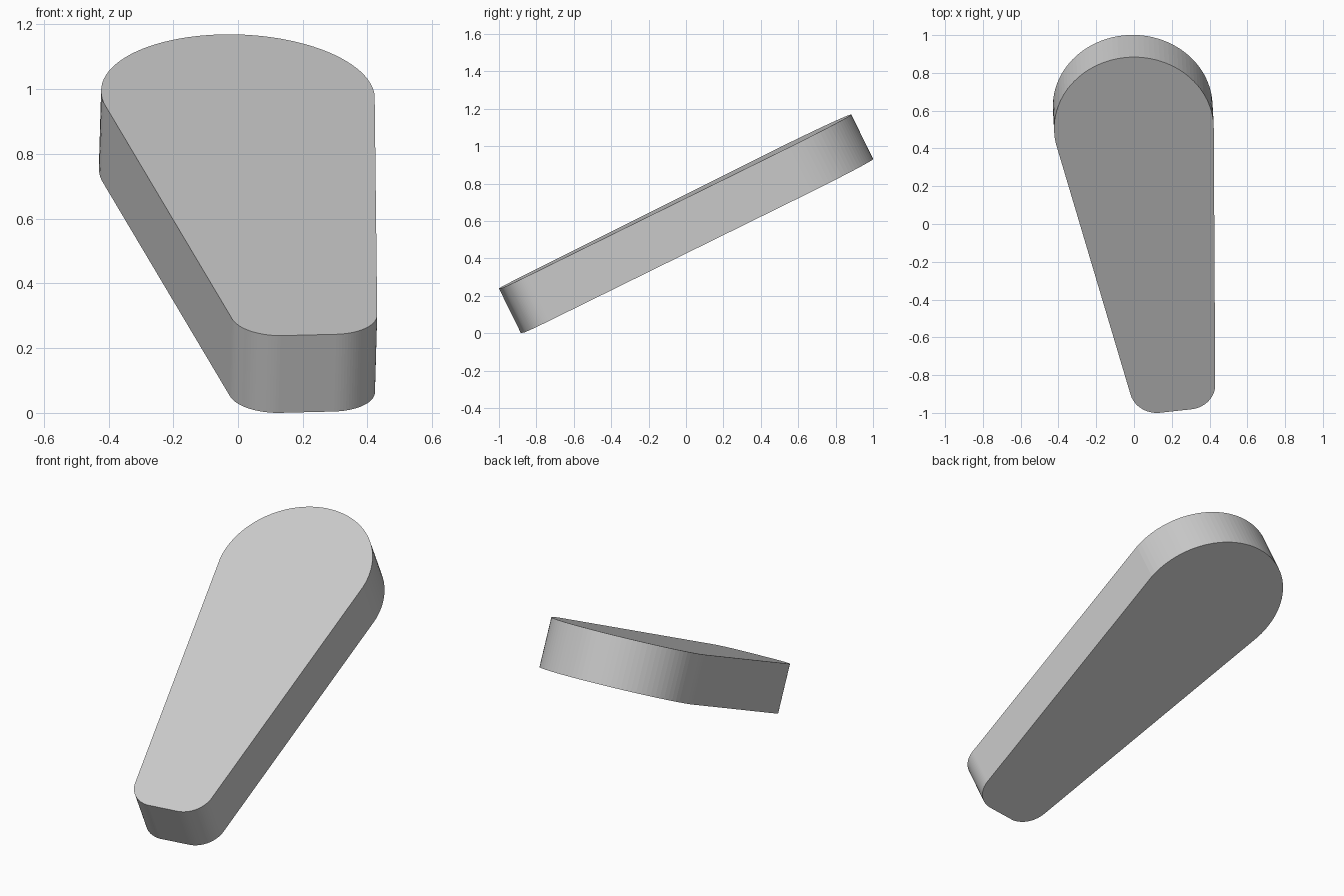
import bpy, bmesh
from math import sin, cos, tau
from mathutils import Vector

if "Cube" in bpy.data.objects:
    bpy.data.objects.remove(bpy.data.objects["Cube"])

# outline: hull of three circles (x, y, radius) lying on the tilted plane
CIRCLES = [(0.0, 0.504, 0.423), (0.122, -0.870, 0.145), (0.285, -0.852, 0.145)]
SLOPE_X, SLOPE_Y, TOP_Z, THICK = -0.029, 0.492, 0.734, 0.266
SQUASH = (1 + SLOPE_Y ** 2) ** -0.5      # foreshortening of the slope from above
STEPS = 96

normal = Vector((-SLOPE_X, -SLOPE_Y, 1)).normalized()


def outline_point(a):
    # furthest circle in this direction, measured in the slope's own plane
    d = (cos(a), sin(a))
    x, y, r = max(CIRCLES, key=lambda c: c[0] * d[0] + c[1] / SQUASH * d[1] + c[2])
    x, y = x + r * d[0], y + r * d[1] * SQUASH
    return Vector((x, y, TOP_Z + SLOPE_X * x + SLOPE_Y * y))


# tilted pedal-shaped slab
bm = bmesh.new()
top = [outline_point(tau * i / STEPS) for i in range(STEPS)]
lower = bm.faces.new([bm.verts.new(p - normal * THICK) for p in top])
moved = bmesh.ops.extrude_face_region(bm, geom=[lower], use_keep_orig=True)
verts = [g for g in moved["geom"] if isinstance(g, bmesh.types.BMVert)]
bmesh.ops.translate(bm, vec=normal * THICK, verts=verts)
bmesh.ops.recalc_face_normals(bm, faces=bm.faces)

# rest on the ground
low = min(v.co.z for v in bm.verts)
bmesh.ops.translate(bm, vec=(0, 0, -low), verts=bm.verts)

mesh = bpy.data.meshes.new("tilted_slab")
bm.to_mesh(mesh)
bm.free()
slab = bpy.data.objects.new("tilted_slab", mesh)
bpy.context.collection.objects.link(slab)
